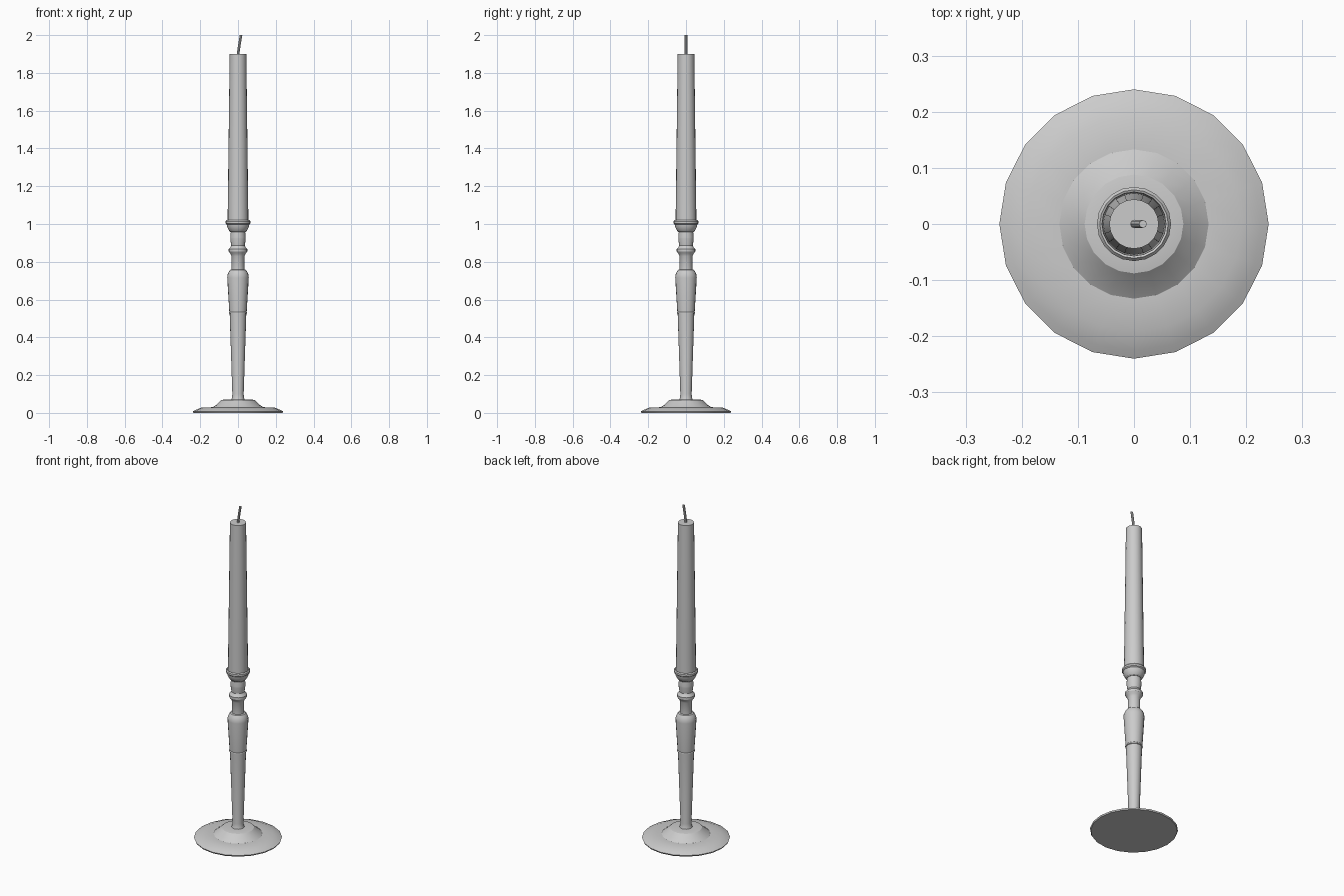
import bpy, bmesh, math
from mathutils import Vector

if "Cube" in bpy.data.objects:
    bpy.data.objects.remove(bpy.data.objects["Cube"])


def finish(name, bm):
    bmesh.ops.recalc_face_normals(bm, faces=bm.faces)
    mesh = bpy.data.meshes.new(name)
    bm.to_mesh(mesh)
    bm.free()
    obj = bpy.data.objects.new(name, mesh)
    bpy.context.collection.objects.link(obj)
    bpy.ops.object.select_all(action='DESELECT')
    obj.select_set(True)
    bpy.context.view_layer.objects.active = obj
    bpy.ops.object.shade_smooth_by_angle(angle=math.radians(32))
    return obj


def tube(name, stations, sides):
    """Loft horizontal rings: stations are (x centre, radius, z)."""
    bm = bmesh.new()
    rings = []
    for cx, r, z in stations:
        rings.append([bm.verts.new(Vector((cx + r * math.cos(a), r * math.sin(a), z)))
                      for a in (2 * math.pi * i / sides for i in range(sides))])
    for lo, hi in zip(rings, rings[1:]):
        for i in range(sides):
            j = (i + 1) % sides
            bm.faces.new((lo[i], lo[j], hi[j], hi[i]))
    bm.faces.new(rings[0][::-1])
    bm.faces.new(rings[-1])
    return finish(name, bm)


def lathe(name, profile, sides=20):
    return tube(name, [(0, r, z) for r, z in profile], sides)


# Stepped round foot
lathe("base", [(0.236, 0.0), (0.24, 0.008), (0.226, 0.015), (0.192, 0.029),
               (0.133, 0.03), (0.115, 0.043), (0.088, 0.068), (0.07, 0.071), (0.03, 0.071)])

# Turned stem: taper, shoulder, neck ring and collar
lathe("stem", [(0.036, 0.068), (0.032, 0.08), (0.030, 0.10), (0.044, 0.525),
               (0.048, 0.527), (0.048, 0.532), (0.046, 0.535), (0.057, 0.715),
               (0.056, 0.73), (0.050, 0.745), (0.042, 0.757), (0.034, 0.76),
               (0.034, 0.83), (0.040, 0.842), (0.049, 0.855), (0.049, 0.868),
               (0.040, 0.878), (0.036, 0.886), (0.041, 0.922), (0.041, 0.93),
               (0.038, 0.958), (0.046, 0.962)])

# Candle cup with rolled lip and hollow socket
lathe("candle_cup", [(0.040, 0.957), (0.048, 0.966), (0.058, 0.985), (0.060, 0.998),
                     (0.066, 1.003), (0.066, 1.014), (0.061, 1.02), (0.057, 1.018),
                     (0.055, 0.99)])

# Tapered candle
lathe("candle", [(0.055, 0.985), (0.055, 1.02), (0.044, 1.9)])

# Leaning wick
tube("wick", [(0.0, 0.007, 1.895), (0.006, 0.007, 1.94), (0.016, 0.007, 2.0)], 8)
